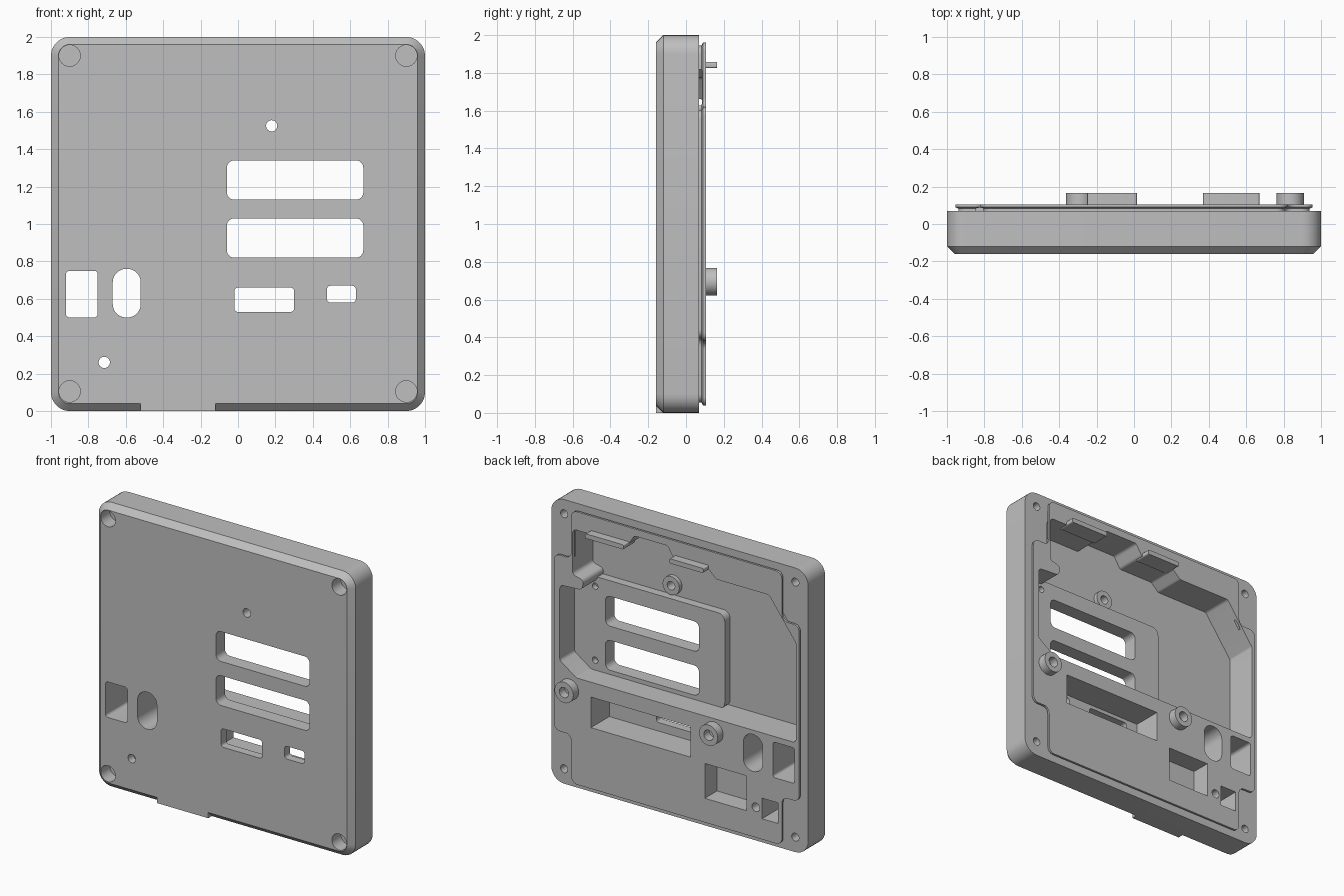
import bpy, bmesh, math
from mathutils import Vector

old = bpy.data.objects.get("Cube")
if old:
    bpy.data.objects.remove(old, do_unlink=True)

grey = bpy.data.materials.new("plain_grey")
grey.use_nodes = True
grey.diffuse_color = (0.52, 0.52, 0.52, 1)
grey.node_tree.nodes["Principled BSDF"].inputs["Base Color"].default_value = (0.52, 0.52, 0.52, 1)


# ---- outline helpers: every outline is a list of (x, z) points ----
def rounded(points, r, steps=7):
    """Fillet each corner of a polygon."""
    pts = [Vector(p) for p in points]
    out = []
    for i, p in enumerate(pts):
        a, b = pts[i - 1] - p, pts[(i + 1) % len(pts)] - p
        angle = a.angle(b)
        t = min(r / math.tan(angle / 2), a.length * 0.48, b.length * 0.48)
        k = 4 / 3 * math.tan((math.pi - angle) / 4) * math.tan(angle / 2)
        p0, p3 = p + a.normalized() * t, p + b.normalized() * t
        p1, p2 = p0.lerp(p, k), p3.lerp(p, k)
        for s in range(steps + 1):
            f = s / steps
            g = 1 - f
            out.append(p0 * g**3 + p1 * 3 * g * g * f + p2 * 3 * g * f * f + p3 * f**3)
    return out


def rect(x0, x1, z0, z1, r=0.0):
    pts = [(x0, z0), (x1, z0), (x1, z1), (x0, z1)]
    return rounded(pts, r) if r else pts


def disc(x, z, r, n=32):
    return [(x + r * math.cos(i * math.tau / n), z + r * math.sin(i * math.tau / n)) for i in range(n)]


def notched(d):
    """Gasket outline with a notch at each corner, inset by d."""
    quarter = [(0.955 - d, 0.62 - d), (0.82 - d, 0.62 - d), (0.82 - d, 0.96 - d)]
    pts = list(quarter)
    pts += [(-x, z) for x, z in reversed(quarter)]
    pts += [(-x, -z) for x, z in quarter]
    pts += [(x, -z) for x, z in reversed(quarter)]
    return rounded([(x, z + 1) for x, z in pts], 0.045)


# ---- solid helpers ----
def solid(name, *layers):
    """Loft (y, outline) layers into a closed solid."""
    bm = bmesh.new()
    rings = [[bm.verts.new((p[0], y, p[1])) for p in line] for y, line in layers]
    n = len(rings[0])
    for low, high in zip(rings, rings[1:]):
        for i in range(n):
            j = (i + 1) % n
            bm.faces.new((low[i], low[j], high[j], high[i]))
    bm.faces.new(rings[0])
    bm.faces.new(rings[-1])
    bmesh.ops.recalc_face_normals(bm, faces=bm.faces)
    mesh = bpy.data.meshes.new(name)
    bm.to_mesh(mesh)
    bm.free()
    mesh.materials.append(grey)
    ob = bpy.data.objects.new(name, mesh)
    bpy.context.scene.collection.objects.link(ob)
    return ob


def prism(name, line, y0, y1):
    return solid(name, (y0, line), (y1, line))


def combine(ob, tools, operation):
    """Apply booleans one by one, then remove the tools."""
    for tool in tools:
        mod = ob.modifiers.new("bool", "BOOLEAN")
        mod.operation, mod.solver, mod.object = operation, "EXACT", tool
        tool.hide_render = True
        deps = bpy.context.evaluated_depsgraph_get()
        mesh = bpy.data.meshes.new_from_object(ob.evaluated_get(deps))
        ob.modifiers.clear()
        ob.data = mesh
        bpy.data.objects.remove(tool, do_unlink=True)


def cut(ob, *specs):
    combine(ob, [prism("cutter", *s) for s in specs], "DIFFERENCE")


def finish(ob):
    ob.data.shade_smooth()
    ob.data.set_sharp_from_angle(angle=math.radians(28))


# ---- housing: chamfered slab, undercut gasket land, flat lip at the bottom ----
housing = solid("housing",
                (-0.16, rect(-0.96, 0.96, 0.04, 1.96, 0.06)),
                (-0.12, rect(-1, 1, 0, 2, 0.1)),
                (0.07, rect(-1, 1, 0, 2, 0.1)))
combine(housing, [
    solid("land", (0.03, notched(0.016)), (0.082, notched(0.016)),
          (0.09, notched(0)), (0.105, notched(0))),
    prism("lip", rect(-0.52, -0.12, 0, 0.07), -0.16, -0.08),
], "UNION")

# main pocket in the back, with stepped top and a tongue on one side
pocket = [(-0.93, 0.79), (0.78, 0.79), (0.91, 0.88), (0.91, 1.41), (0.74, 1.42),
          (0.72, 1.49), (0.81, 1.51), (0.81, 1.83), (0.38, 1.83), (0.33, 1.91),
          (0.07, 1.91), (0.02, 1.83), (-0.25, 1.83), (-0.31, 1.775),
          (-0.72, 1.775), (-0.93, 1.49)]
windows = [rect(-0.06, 0.67, 1.13, 1.34, 0.04), rect(-0.06, 0.67, 0.82, 1.03, 0.04)]
through = windows + [
    rect(-0.02, 0.30, 0.53, 0.66, 0.02),
    rect(0.475, 0.63, 0.58, 0.67, 0.02),
    rect(-0.92, -0.75, 0.50, 0.75, 0.02),
    rect(-0.67, -0.52, 0.50, 0.76, 0.074),
    disc(0.18, 1.525, 0.03),
    disc(-0.715, 0.26, 0.03),
]
cut(housing, (rounded(pocket, 0.03), -0.12, 0.3))
cut(housing, *[(line, -0.3, 0.3) for line in through])

# connector recesses and a blind hole in the lower back
cut(housing,
    (rect(-0.11, 0.667, 0.47, 0.685), -0.10, 0.3),
    (rect(-0.545, -0.22, 0.21, 0.455), -0.03, 0.3),
    (rect(-0.79, -0.665, 0.185, 0.33), -0.10, 0.3),
    (disc(-0.617, 0.253, 0.03), 0.0, 0.3))

# corner screws: counterbore in front, small hole behind
for x in (-0.9, 0.9):
    for z in (0.105, 1.9):
        cut(housing, (disc(x, z, 0.057), -0.3, -0.06), (disc(x, z, 0.028), -0.03, 0.3))
finish(housing)

# ---- raised plate around the windows ----
plate = prism("window_plate", rounded([(-0.26, 0.78), (0.92, 0.78), (0.92, 1.45), (-0.26, 1.45)], 0.05),
              -0.125, -0.06)
cut(plate, *[(line, -0.3, 0.3) for line in windows])
cut(plate, *[(disc(0.75, z, 0.022), -0.1, 0.3) for z in (0.86, 1.38)])
finish(plate)

# ---- ring around the upper small hole ----
ring = prism("hole_ring", disc(0.18, 1.525, 0.065), -0.125, -0.09)
cut(ring, (disc(0.18, 1.525, 0.03), -0.3, 0.3))
finish(ring)

# ---- standoffs with screw holes ----
for side, x in (("left", 0.835), ("right", -0.29)):
    post = prism("standoff_" + side, disc(x, 0.695, 0.073), 0.08, 0.165)
    cut(post, (disc(x, 0.695, 0.036), 0.10, 0.3))
    finish(post)

# ---- thin locating tabs above the pocket ----
for side, x0, x1 in (("left", 0.37, 0.67), ("right", -0.25, 0.015)):
    tab = prism("locating_tab_" + side, rect(x0, x1, 1.825, 1.858, 0.01), 0.04, 0.165)
    finish(tab)
